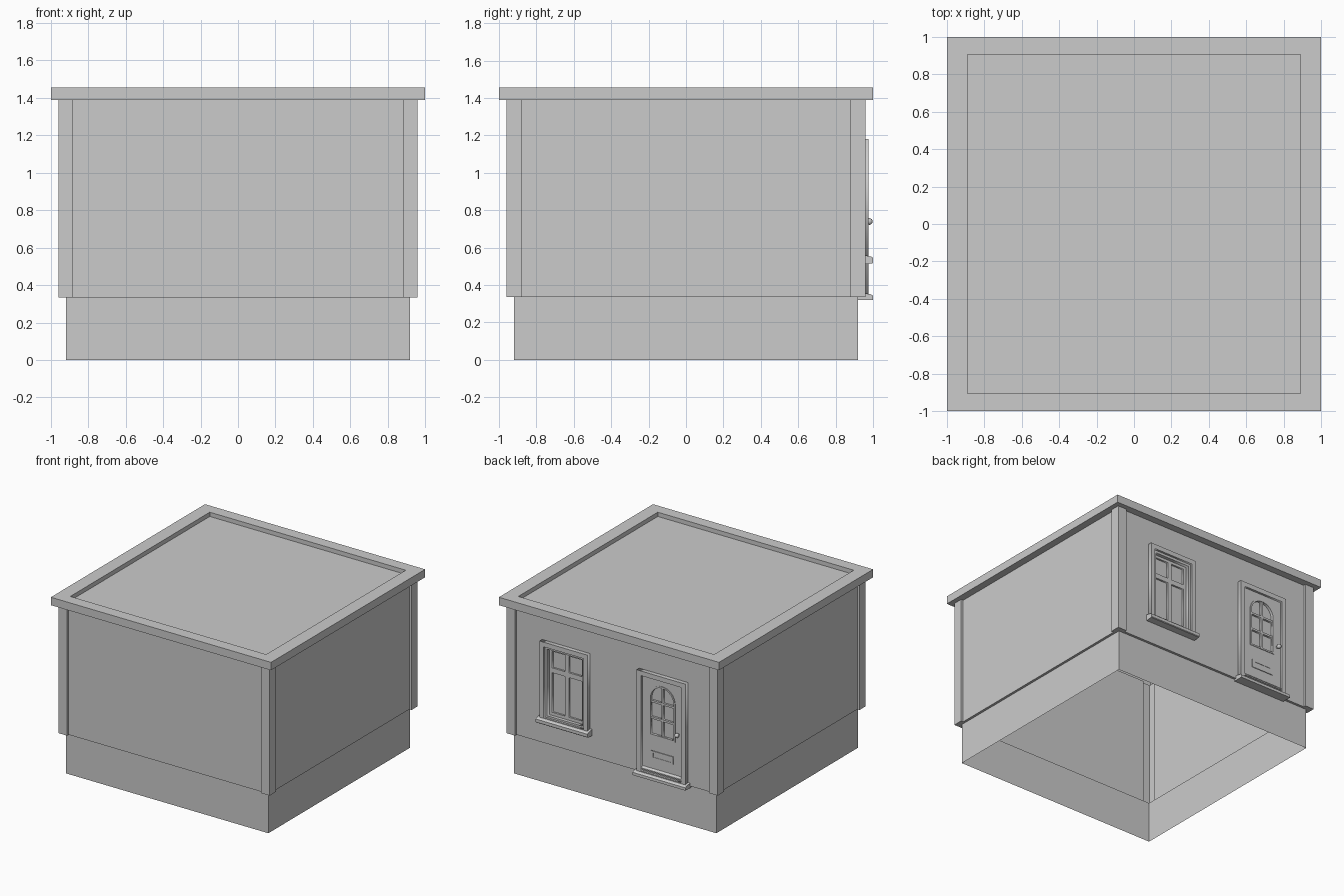
import bpy, bmesh
from math import pi, sin, cos, asin

if "Cube" in bpy.data.objects:
    bpy.data.objects.remove(bpy.data.objects["Cube"])

WX, DX = 0.43, -0.455          # centre lines of window and door on the +y wall


def finish(name, bm):
    bmesh.ops.recalc_face_normals(bm, faces=bm.faces)
    me = bpy.data.meshes.new(name)
    bm.to_mesh(me)
    bm.free()
    ob = bpy.data.objects.new(name, me)
    bpy.context.collection.objects.link(ob)
    return ob


def rect(x0, x1, z0, z1):
    return [(x0, z0), (x1, z0), (x1, z1), (x0, z1)]


def plate(name, outer, holes, y0, y1):
    """Flat panel in the xz plane with cut-outs, from depth y0 to y1."""
    cu = bpy.data.curves.new(name, 'CURVE')
    cu.dimensions = '2D'
    cu.fill_mode = 'BOTH'
    cu.extrude = (y1 - y0) / 2
    for loop in [outer] + holes:
        sp = cu.splines.new('POLY')
        sp.points.add(len(loop) - 1)
        for p, (x, z) in zip(sp.points, loop):
            p.co = (x, z, 0, 1)
        sp.use_cyclic_u = True
    ob = bpy.data.objects.new(name, cu)
    ob.location.y = (y0 + y1) / 2
    ob.rotation_euler.x = pi / 2
    bpy.context.collection.objects.link(ob)
    bpy.ops.object.select_all(action='DESELECT')
    ob.select_set(True)
    bpy.context.view_layer.objects.active = ob
    bpy.ops.object.convert(target='MESH')


def prism(name, x0, x1, profile):
    """Extrude a yz profile along x."""
    bm = bmesh.new()
    a, b = ([bm.verts.new((x, y, z)) for y, z in profile] for x in (x0, x1))
    bm.faces.new(a)
    bm.faces.new(b[::-1])
    n = len(profile)
    for i in range(n):
        j = (i + 1) % n
        bm.faces.new((a[i], a[j], b[j], b[i]))
    finish(name, bm)


# Building shell: plinth, walls with corner posts, roof slab with sunken top
outline = []
for k in range(4):
    for x, y in ((.94, .88), (.96, .88), (.96, .96), (.88, .96), (.88, .94)):
        for _ in range(k):
            x, y = -y, x
        outline.append((x, y))


def snap(v, size):
    if size is None or abs(v) < 0.9:
        return v
    return size if v > 0 else -size


levels = [(0, .92, .92), (.335, .92, .92), (.335, None, None), (1.39, None, None),
          (1.39, 1, 1), (1.455, 1, 1), (1.455, .89, .905), (1.42, .89, .905)]
bm = bmesh.new()
rings = [[bm.verts.new((snap(x, sx), snap(y, sy), z)) for x, y in outline]
         for z, sx, sy in levels]
for lv in range(len(rings) - 1):
    lo, hi = rings[lv], rings[lv + 1]
    for i in range(20):
        if lv == 2 and i == 4:      # this wall is built separately, with an opening
            continue
        j = (i + 1) % 20
        bm.faces.new((lo[i], lo[j], hi[j], hi[i]))
bm.faces.new(rings[-1])
bmesh.ops.remove_doubles(bm, verts=bm.verts, dist=0.0001)
finish("house_shell", bm)

# Wall with the window opening
bm = bmesh.new()
xs, zs = (-.88, WX - .175, WX + .175, .88), (.335, .56, 1.14, 1.39)
grid = [[bm.verts.new((x, .94, z)) for x in xs] for z in zs]
for r in range(3):
    for c in range(3):
        if (r, c) != (1, 1):
            bm.faces.new((grid[r][c + 1], grid[r][c], grid[r + 1][c], grid[r + 1][c + 1]))
finish("door_wall", bm)

# Window: surround, reveal, sashes, glass and sill
plate("window_surround", rect(WX - .218, WX + .218, .55, 1.18),
      [rect(WX - .18, WX + .18, .56, 1.142)], .935, .975)
plate("window_reveal", rect(WX - .185, WX + .185, .55, 1.145),
      [rect(WX - .16, WX + .16, .575, 1.122)], .90, .958)
panes = [rect(WX + s * .016, WX + s * .135, z0, z1)
         for s in (-1, 1) for z0, z1 in ((.60, .925), (.965, 1.10))]
plate("window_sashes", rect(WX - .165, WX + .165, .57, 1.125), panes, .905, .93)
plate("window_glass", rect(WX - .16, WX + .16, .575, 1.12), [], .905, .915)
prism("window_sill", WX - .235, WX + .235,
      [(.93, .51), (.995, .515), (1.0, .52), (1.0, .545), (.99, .552), (.93, .565)])

# Door: surround, slab with arched lights, trim
plate("door_surround", rect(DX - .222, DX + .222, .35, 1.18),
      [rect(DX - .182, DX + .182, .34 + .02, 1.142)], .935, .975)
R, BAR, SPRING = .105, .008, .975
lights = []
for s in (-1, 1):
    for z0, z1 in ((.68, .805), (.822, .94)):
        lights.append(rect(DX + s * BAR, DX + s * R, z0, z1))
    end = pi / 2 - asin(BAR / R)
    arc = [(DX + s * R * cos(end * t / 8), SPRING + R * sin(end * t / 8)) for t in range(9)]
    lights.append([(DX + s * BAR, .957), (DX + s * R, .957)] + arc)
plate("door_slab", rect(DX - .185, DX + .185, .355, 1.145), lights, .935, .957)


def arch(r, z0):
    return [(DX - r, z0), (DX + r, z0)] + [
        (DX + r * cos(pi * t / 16), SPRING + r * sin(pi * t / 16)) for t in range(17)]


plate("door_arch_trim", arch(.118, .667), [arch(.105, .68)], .95, .962)
plate("letter_plate", rect(DX - .10, DX + .10, .48, .545),
      [rect(DX - .08, DX + .08, .495, .53)], .95, .963)
plate("letter_flap", rect(DX - .08, DX + .08, .495, .53), [], .95, .96)
prism("door_weather_bar", DX - .18, DX + .18,
      [(.95, .375), (.972, .375), (.972, .385), (.95, .405)])
prism("door_step", DX - .24, DX + .24,
      [(.92, .32), (1.0, .32), (1.0, .343), (.99, .35), (.92, .363)])

# Door knob with stem
bpy.ops.mesh.primitive_uv_sphere_add(segments=16, ring_count=8, radius=.018,
                                     location=(DX - .148, .98, .74))
bpy.context.object.name = "door_knob"
bpy.ops.object.shade_smooth()
bpy.ops.mesh.primitive_cylinder_add(vertices=16, radius=.009, depth=.03,
                                    location=(DX - .148, .965, .74), rotation=(pi / 2, 0, 0))
bpy.context.object.name = "knob_stem"
bpy.ops.object.shade_smooth_by_angle()
